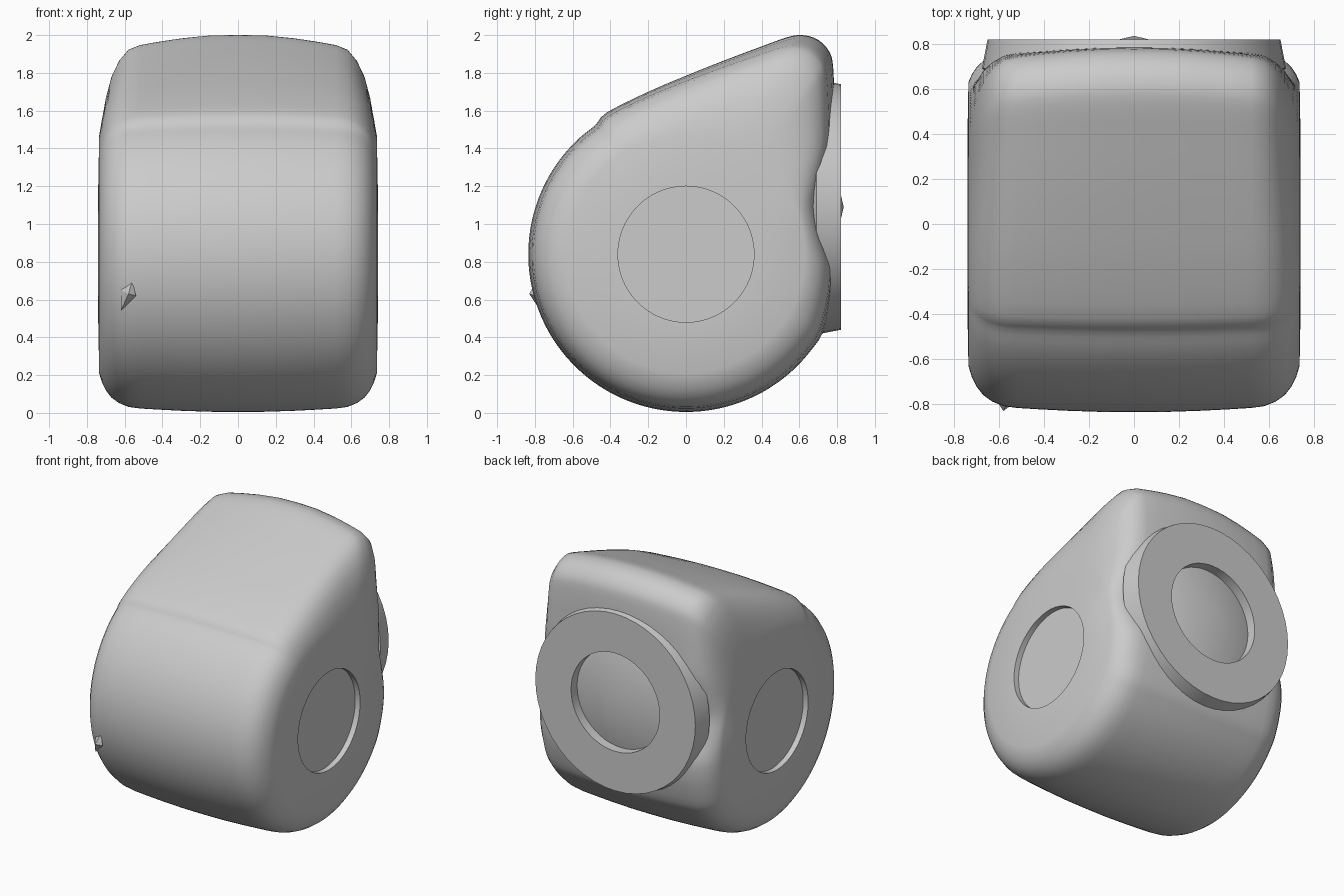
import bpy, bmesh, math
from mathutils import Vector, Matrix

cube = bpy.data.objects.get("Cube")
if cube:
    bpy.data.objects.remove(cube, do_unlink=True)

SEG = 48
HUB_Z = 0.84        # centre of the round drum
HUB_R = 0.63        # flat side ring
BORE_R = 0.36
PLATE_Z = 1.09      # centre of the back plate

grey = bpy.data.materials.new("plain grey")
grey.use_nodes = True
grey.diffuse_color = (0.6, 0.6, 0.6, 1)
grey.node_tree.nodes["Principled BSDF"].inputs["Base Color"].default_value = (0.6, 0.6, 0.6, 1)


def make(name, bm, smooth=True):
    bmesh.ops.recalc_face_normals(bm, faces=bm.faces)
    mesh = bpy.data.meshes.new(name)
    bm.to_mesh(mesh)
    bm.free()
    mesh.materials.append(grey)
    ob = bpy.data.objects.new(name, mesh)
    bpy.context.collection.objects.link(ob)
    if smooth:
        bpy.ops.object.select_all(action='DESELECT')
        ob.select_set(True)
        bpy.context.view_layer.objects.active = ob
        bpy.ops.object.shade_smooth_by_angle(angle=math.radians(30))
    return ob


def bridge(bm, rings):
    n = len(rings[0])
    for a, b in zip(rings, rings[1:]):
        for i in range(n):
            j = (i + 1) % n
            bm.faces.new((a[i], a[j], b[j], b[i]))


def spline(points, steps):
    """Catmull-Rom curve through the points."""
    out = []
    for i in range(1, len(points) - 2):
        p0, p1, p2, p3 = points[i - 1:i + 3]
        for s in range(steps):
            t = s / steps
            out.append(0.5 * (2 * p1 + (p2 - p0) * t + (2 * p0 - 5 * p1 + 4 * p2 - p3) * t * t
                              + (3 * p1 - p0 - 3 * p2 + p3) * t ** 3))
    return out


# Side profile (y, z): round drum drawn out to a raised rear lip
centre = Vector((0, HUB_Z))
arc = [centre + 0.835 * Vector((math.cos(a), math.sin(a)))
       for a in (math.radians(-30 - 205 * i / 30) for i in range(31))]
lip = [(-0.42, 1.59), (-0.2, 1.7), (0, 1.785), (0.2, 1.865), (0.4, 1.94), (0.54, 1.99),
       (0.62, 2.0), (0.7, 1.975), (0.76, 1.91), (0.78, 1.82), (0.785, 1.6), (0.78, 1.42),
       (0.74, 1.25), (0.705, 1.1), (0.73, 0.95), (0.775, 0.8), (0.78, 0.7), (0.765, 0.58)]
path = arc + [Vector(p) for p in lip]
profile = spline([path[-1]] + path + path[:2], 3)


def blend(t):
    """Profile at t = 0, flat side circle at t = 1."""
    ring = []
    for p in profile:
        inner = centre + (p - centre).normalized() * HUB_R
        ring.append(p.lerp(inner, t))
    return ring


# Body: sections across x, closing into a recessed hub on each side
half = [(0, 0), (0.15, 0.005), (0.3, 0.03), (0.42, 0.06), (0.52, 0.09), (0.58, 0.13),
        (0.63, 0.23), (0.67, 0.37), (0.7, 0.56), (0.72, 0.76), (0.735, 1)]
sections = [(-x, t) for x, t in reversed(half[1:])] + half
bm = bmesh.new()
rings = [[bm.verts.new((x, p.x, p.y)) for p in blend(t)] for x, t in sections]
bridge(bm, rings)
for side, rim in ((-1, rings[0]), (1, rings[-1])):
    hub = [rim]
    for x in (0.74, 0.7):
        hub.append([bm.verts.new((side * x, v.co.y * BORE_R / HUB_R,
                                  HUB_Z + (v.co.z - HUB_Z) * BORE_R / HUB_R)) for v in rim])
    bridge(bm, hub)
    bm.faces.new(hub[-1])
body = make("body", bm)

# Pocket in the body behind the back plate
bm = bmesh.new()
bmesh.ops.create_cone(bm, cap_ends=True, segments=SEG, radius1=0.5, radius2=0.5, depth=0.6,
                      matrix=Matrix.Translation((0, 0.98, PLATE_Z)) @ Matrix.Rotation(math.pi / 2, 4, 'X'))
cutter = make("pocket_cutter", bm, False)
cutter.hide_render = True
cutter.hide_viewport = True
cutter.display_type = 'WIRE'
cut = body.modifiers.new("pocket", 'BOOLEAN')
cut.operation = 'DIFFERENCE'
cut.solver = 'EXACT'
cut.object = cutter

# Back plate: tapered disc with a bore and a shallow cone inside
bm = bmesh.new()
rings = []
for r, y in ((0.55, 0.62), (0.675, 0.69), (0.65, 0.82), (BORE_R, 0.82), (BORE_R, 0.75)):
    rings.append([bm.verts.new((r * math.cos(2 * math.pi * i / SEG), y,
                                PLATE_Z + r * math.sin(2 * math.pi * i / SEG))) for i in range(SEG)])
bridge(bm, rings)
bm.faces.new(rings[0])
tip = bm.verts.new((0, 0.835, PLATE_Z))
for i in range(SEG):
    bm.faces.new((rings[-1][i], rings[-1][(i + 1) % SEG], tip))
make("back_plate", bm)

# Small nib on the lower front corner
bm = bmesh.new()
nib = [bm.verts.new(p) for p in ((-0.62, -0.77, 0.65), (-0.54, -0.8, 0.62), (-0.62, -0.77, 0.54),
                                 (-0.56, -0.79, 0.7), (-0.58, -0.83, 0.63))]
bmesh.ops.convex_hull(bm, input=nib)
make("front_nib", bm, False)
